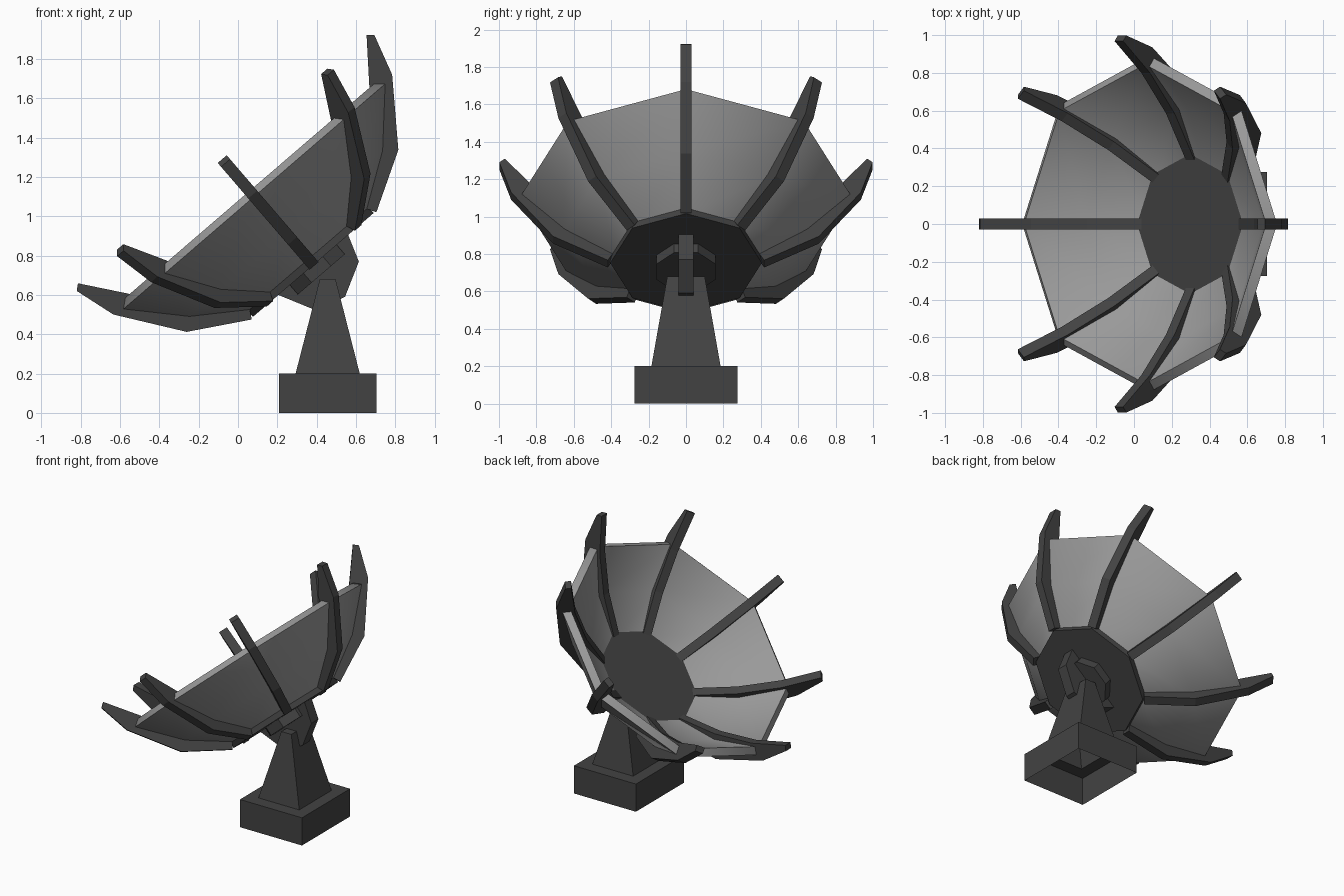
import bpy, bmesh
from math import sin, cos, pi, radians
from mathutils import Matrix, Vector

if "Cube" in bpy.data.objects:
    bpy.data.objects.remove(bpy.data.objects["Cube"])


def material(name, value):
    m = bpy.data.materials.new(name)
    m.use_nodes = True
    m.diffuse_color = (value, value, value, 1)
    m.node_tree.nodes["Principled BSDF"].inputs["Base Color"].default_value = (value, value, value, 1)
    return m


DARK = material("dark grey metal", 0.055)
LIGHT = material("light grey dish", 0.32)

# Dish frame: local x runs up the rim plane, local z is the dish axis
TILT = Matrix.Translation((0.075, 0, 1.11)) @ Matrix.Rotation(radians(-40.7), 4, 'Y')
SIDES = 8


def finish(name, bm, mat, matrix=Matrix()):
    bmesh.ops.recalc_face_normals(bm, faces=bm.faces)
    mesh = bpy.data.meshes.new(name)
    bm.to_mesh(mesh)
    bm.free()
    mesh.materials.append(mat)
    ob = bpy.data.objects.new(name, mesh)
    bpy.context.collection.objects.link(ob)
    ob.matrix_world = matrix
    return ob


def prism(name, points, depth, mat, matrix):
    """Polygon extruded along a vector."""
    bm = bmesh.new()
    face = bm.faces.new([bm.verts.new(p) for p in points])
    new = bmesh.ops.extrude_face_region(bm, geom=[face])["geom"]
    moved = [v for v in new if isinstance(v, bmesh.types.BMVert)]
    bmesh.ops.translate(bm, verts=moved, vec=depth)
    return finish(name, bm, mat, matrix)


def ring(radius, z, phase=0.0):
    return [Vector((radius * cos(phase + i * 2 * pi / SIDES),
                    radius * sin(phase + i * 2 * pi / SIDES), z)) for i in range(SIDES)]


def slab(points, width):
    """Side profile (x, z) as a plate centred on the local y axis."""
    return [(x, -width / 2, z) for x, z in points], (0, width, 0)


# Dish shell: closed profile turned in eight steps
profile = [(0.38, -0.45), (0.66, -0.26), (0.89, -0.012),
           (0.845, 0.025), (0.62, -0.215), (0.33, -0.36)]
bm = bmesh.new()
loops = [[bm.verts.new(p) for p in ring(r, z)] for r, z in profile]
for a, b in zip(loops, loops[1:] + loops[:1]):
    for i in range(SIDES):
        j = (i + 1) % SIDES
        bm.faces.new((a[i], a[j], b[j], b[i]))
dish = finish("dish_shell", bm, LIGHT, TILT)
bpy.ops.object.select_all(action='DESELECT')
dish.select_set(True)
bpy.context.view_layer.objects.active = dish
bpy.ops.object.shade_smooth_by_angle(angle=radians(40))

# Ribs that clasp the shell at each corner
rib = [(0.418, -0.478), (0.71, -0.31), (0.935, 0), (0.998, 0.212),
       (0.968, 0.238), (0.80, 0.02), (0.585, -0.18), (0.34, -0.34)]
for i in range(SIDES):
    pts, depth = slab(rib, 0.06)
    prism("rib_%d" % (i + 1), pts, depth, DARK,
          TILT @ Matrix.Rotation(i * 2 * pi / SIDES, 4, 'Z'))

# Hub plate and the smaller mount behind it
prism("hub", ring(0.405, -0.472), (0, 0, 0.132), DARK, TILT)
prism("hub_mount", ring(0.17, -0.535, pi / SIDES), (0, 0, 0.08), DARK, TILT)

# Pivot bracket
bracket = [(0.235, -0.47), (0.187, -0.61), (0.017, -0.70), (-0.138, -0.66), (-0.235, -0.47)]
pts, depth = slab(bracket, 0.08)
prism("pivot_bracket", pts, depth, DARK, TILT)

# Stand: hollow base stepping in to a tapered pillar, open underneath
bm = bmesh.new()
levels = []
for hx, hy, z in [(0.248, 0.275, 0), (0.248, 0.275, 0.2), (0.163, 0.185, 0.2), (0.04, 0.1, 0.68)]:
    levels.append([bm.verts.new((sx * hx, sy * hy, z))
                   for sx, sy in ((-1, -1), (1, -1), (1, 1), (-1, 1))])
for a, b in zip(levels, levels[1:]):
    for i in range(4):
        j = (i + 1) % 4
        bm.faces.new((a[i], a[j], b[j], b[i]))
bm.faces.new(levels[-1])
finish("stand", bm, DARK, Matrix.Translation((0.456, 0, 0)))
